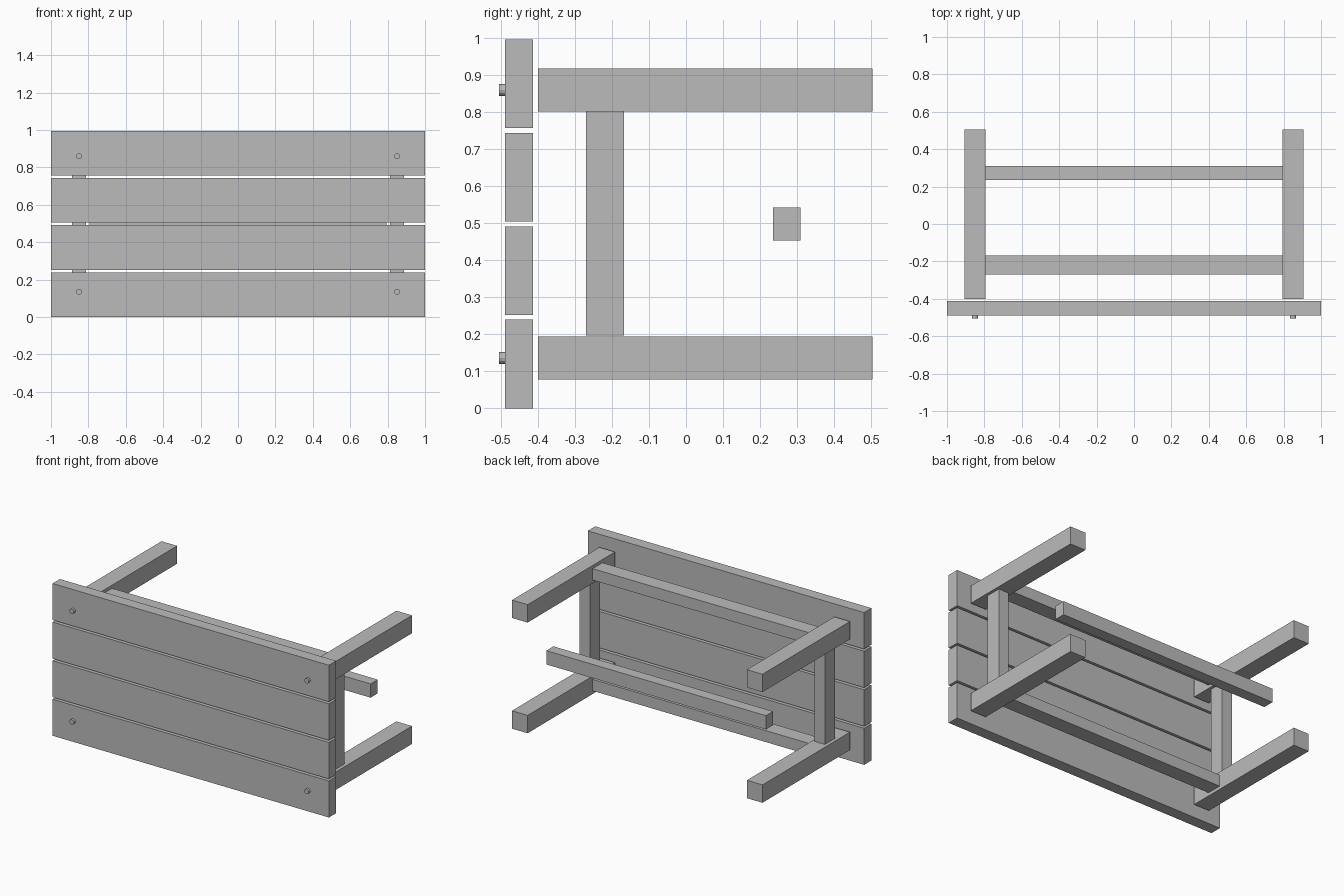
import bpy
from math import radians

cube = bpy.data.objects.get("Cube")
if cube:
    bpy.data.objects.remove(cube, do_unlink=True)

# One plain grey for the whole table
GREY = (0.5, 0.5, 0.5, 1)
grey = bpy.data.materials.new("plain grey")
grey.use_nodes = True
grey.diffuse_color = GREY
grey.node_tree.nodes["Principled BSDF"].inputs["Base Color"].default_value = GREY


def finish(name):
    obj = bpy.context.object
    obj.name = name
    obj.data.materials.append(grey)
    return obj


def box(name, xs, ys, zs):
    """Box spanning the given (low, high) range on each axis."""
    spans = (xs, ys, zs)
    bpy.ops.mesh.primitive_cube_add(size=1, location=[(a + b) / 2 for a, b in spans])
    obj = finish(name)
    obj.scale = [b - a for a, b in spans]
    bpy.ops.object.transform_apply(location=False, rotation=False, scale=True)
    return obj


def around(centre, width):
    return centre - width / 2, centre + width / 2


MID = 0.4975            # height of the table's centre line
LEG_X, LEG_Z = 0.85, 0.362
RAIL_Y = (-0.27, -0.168)
INNER = (-0.795, 0.795)

# Four planks of the table top, which stands on edge
for i in range(4):
    low = i * 0.2523
    box(f"plank_{i + 1}", (-1, 1), (-0.489, -0.413), (low, low + 0.239))

for side, sx in (("right", -1), ("left", 1)):
    # Rail joining the two legs of each end
    box(f"{side}_end_rail", around(sx * LEG_X, 0.075), RAIL_Y, (0.197, 0.802))
    for level, sz in (("lower", -1), ("upper", 1)):
        z = MID + sz * LEG_Z
        # Leg
        box(f"{level}_{side}_leg", around(sx * LEG_X, 0.113), (-0.4, 0.504), around(z, 0.117))
        # Bolt through the plank
        bpy.ops.mesh.primitive_cylinder_add(
            vertices=12, radius=0.016, depth=0.04,
            location=(sx * LEG_X, -0.485, z), rotation=(radians(90), 0, 0))
        finish(f"{level}_{side}_bolt")
        bpy.ops.object.shade_smooth_by_angle(angle=radians(25))

# Long rails between the legs, and the middle stretcher
for level, sz in (("lower", -1), ("upper", 1)):
    box(f"{level}_long_rail", INNER, RAIL_Y, around(MID + sz * LEG_Z, 0.075))
box("stretcher", INNER, (0.235, 0.309), around(MID, 0.09))
